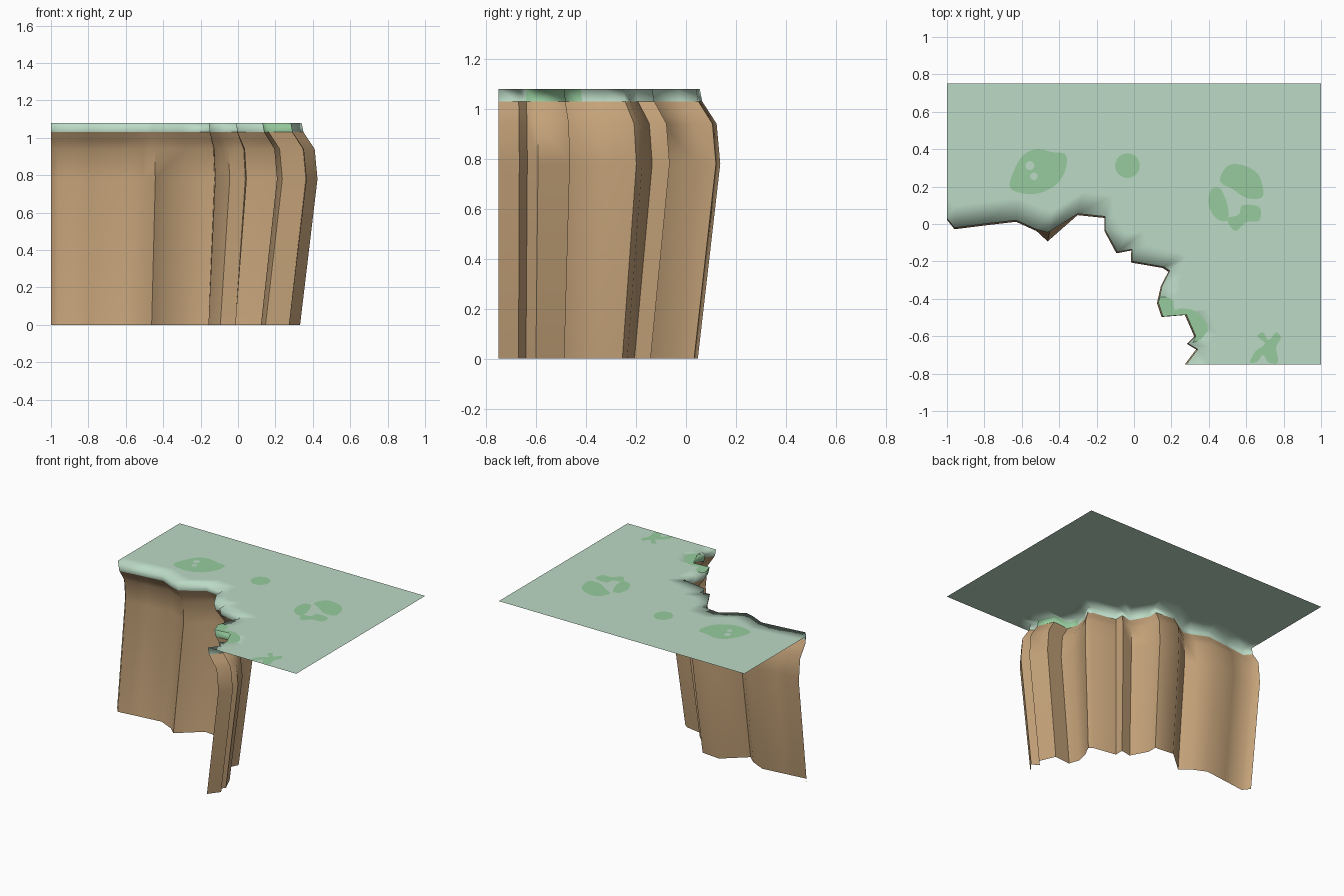
import bpy, bmesh, math
from mathutils import Vector

if "Cube" in bpy.data.objects:
    bpy.data.objects.remove(bpy.data.objects["Cube"])


def material(name, rgb):
    m = bpy.data.materials.new(name)
    m.diffuse_color = (*rgb, 1)
    m.use_nodes = True
    m.node_tree.nodes["Principled BSDF"].inputs["Base Color"].default_value = m.diffuse_color
    return m


GRASS = material("pale green", (0.50, 0.70, 0.56))
MOSS = material("moss green", (0.31, 0.60, 0.34))
EARTH = material("earth brown", (0.55, 0.36, 0.19))
TOP = 1.08

# cliff edge seen from above, from the left border to the front border
EDGE = [(-1, .03), (-.96, -.02), (-.8, 0), (-.63, .02), (-.52, -.03), (-.46, -.045),
        (-.3, .055), (-.155, .04), (-.155, -.03), (-.09, -.15), (-.01, -.135), (-.01, -.2),
        (.16, -.23), (.19, -.25), (.15, -.33), (.13, -.42), (.155, -.495), (.28, -.485),
        (.33, -.6), (.29, -.64), (.34, -.67), (.28, -.75)]
SPIKE = 5   # the buttress that sticks out below the lip


def inward(p):
    """Direction into the hill: +y at the left border turning to +x at the front border."""
    return Vector(((p[0] + 1) ** 1.6, (2 * (p[1] + .75)) ** 1.6)).normalized()


def edge_row(bm, offset, z, spike=0.0):
    row = []
    for i, p in enumerate(EDGE):
        q = Vector(p) + inward(p) * offset
        if i == SPIKE:
            q.y -= spike
        row.append(bm.verts.new((q.x, q.y, z)))
    return row


def bridge(bm, low, high):
    return [bm.faces.new((low[i], low[i + 1], high[i + 1], high[i])) for i in range(len(low) - 1)]


def finish(bm, name, mats, angle=None):
    me = bpy.data.meshes.new(name)
    bm.to_mesh(me)
    bm.free()
    ob = bpy.data.objects.new(name, me)
    bpy.context.collection.objects.link(ob)
    for m in mats:
        me.materials.append(m)
    if angle:
        bpy.ops.object.select_all(action='DESELECT')
        ob.select_set(True)
        bpy.context.view_layer.objects.active = ob
        bpy.ops.object.shade_smooth_by_angle(angle=math.radians(angle))
    return ob


# earth wall: leans back below the lip and flares out to the foot
bm = bmesh.new()
rows = [edge_row(bm, *r) for r in ((-.008, 0, .04), (.085, .78, .04), (.07, .94, .03),
                                   (.04, .985, .01), (.01, 1.03, 0))]
for low, high in zip(rows, rows[1:]):
    bridge(bm, low, high)
finish(bm, "cliff_wall", [EARTH], 65)

# grass sheet with a soft rim and a hanging lip
bm = bmesh.new()
lip, rim, inner = edge_row(bm, .01, 1.03), edge_row(bm, 0, TOP), edge_row(bm, .12, TOP)
for f in bridge(bm, lip, rim):
    if -.63 < f.calc_center_median().y < -.4:    # moss runs over the lip
        f.material_index = 1
bridge(bm, rim, inner)
corners = [bm.verts.new((x, y, TOP)) for x, y in ((1, -.75), (1, .75), (-1, .75))]
flat = bm.faces.new(inner + corners)
bmesh.ops.triangulate(bm, faces=[flat])
finish(bm, "grass_top", [GRASS, MOSS], 150)


def rounded(pts, steps=5):
    """Closed smooth loop through the points."""
    out, n = [], len(pts)
    for i in range(n):
        a, b, c, d = (Vector(pts[(i + k) % n]) for k in (-1, 0, 1, 2))
        for s in range(steps):
            t = s / steps
            out.append(.5 * (2 * b + (c - a) * t + (2 * a - 5 * b + 4 * c - d) * t * t
                             + (3 * b - a - 3 * c + d) * t ** 3))
    return out


def patch(name, pts, mat=MOSS, lift=.002, smooth=True):
    bm = bmesh.new()
    loop = rounded(pts) if smooth else pts
    f = bm.faces.new([bm.verts.new((p[0], p[1], TOP + lift)) for p in loop])
    f.normal_update()
    if f.normal.z < 0:
        f.normal_flip()
    bmesh.ops.triangulate(bm, faces=[f])
    finish(bm, name, [mat])


def disc(x, y, r):
    return [(x + r * math.cos(k * math.pi / 4), y + r * math.sin(k * math.pi / 4)) for k in range(8)]


# moss patches
patch("moss_left", [(-.66, .19), (-.64, .29), (-.59, .37), (-.52, .4), (-.44, .385), (-.365, .37),
                    (-.37, .28), (-.43, .2), (-.54, .16)])
patch("moss_left_gap_a", disc(-.557, .312, .024), GRASS, .004)
patch("moss_left_gap_b", disc(-.535, .255, .02), GRASS, .004)
patch("moss_middle", disc(-.035, .312, .066))
patch("moss_right_large", [(.46, .23), (.5, .31), (.58, .315), (.66, .27), (.69, .19), (.68, .14),
                           (.6, .14), (.53, .185)])
patch("moss_right_small", [(.4, .1), (.41, .18), (.46, .19), (.5, .1), (.5, .02), (.44, .03)])
patch("moss_right_front", [(.5, .03), (.56, .05), (.58, .1), (.67, .09), (.67, .02), (.6, .01),
                           (.55, -.035), (.52, -.02)])
patch("moss_front", [(.62, -.74), (.65, -.68), (.7, -.64), (.66, -.6), (.69, -.58), (.72, -.62),
                     (.76, -.58), (.785, -.61), (.76, -.66), (.77, -.74), (.72, -.74), (.69, -.7),
                     (.66, -.735)])
patch("moss_edge", [(.13, -.42), (.155, -.495), (.28, -.485), (.33, -.6), (.315, -.635), (.36, -.615),
                    (.395, -.57), (.39, -.53), (.35, -.48), (.3, -.455), (.25, -.45), (.215, -.465),
                    (.21, -.41), (.18, -.39), (.14, -.39)], smooth=False)
